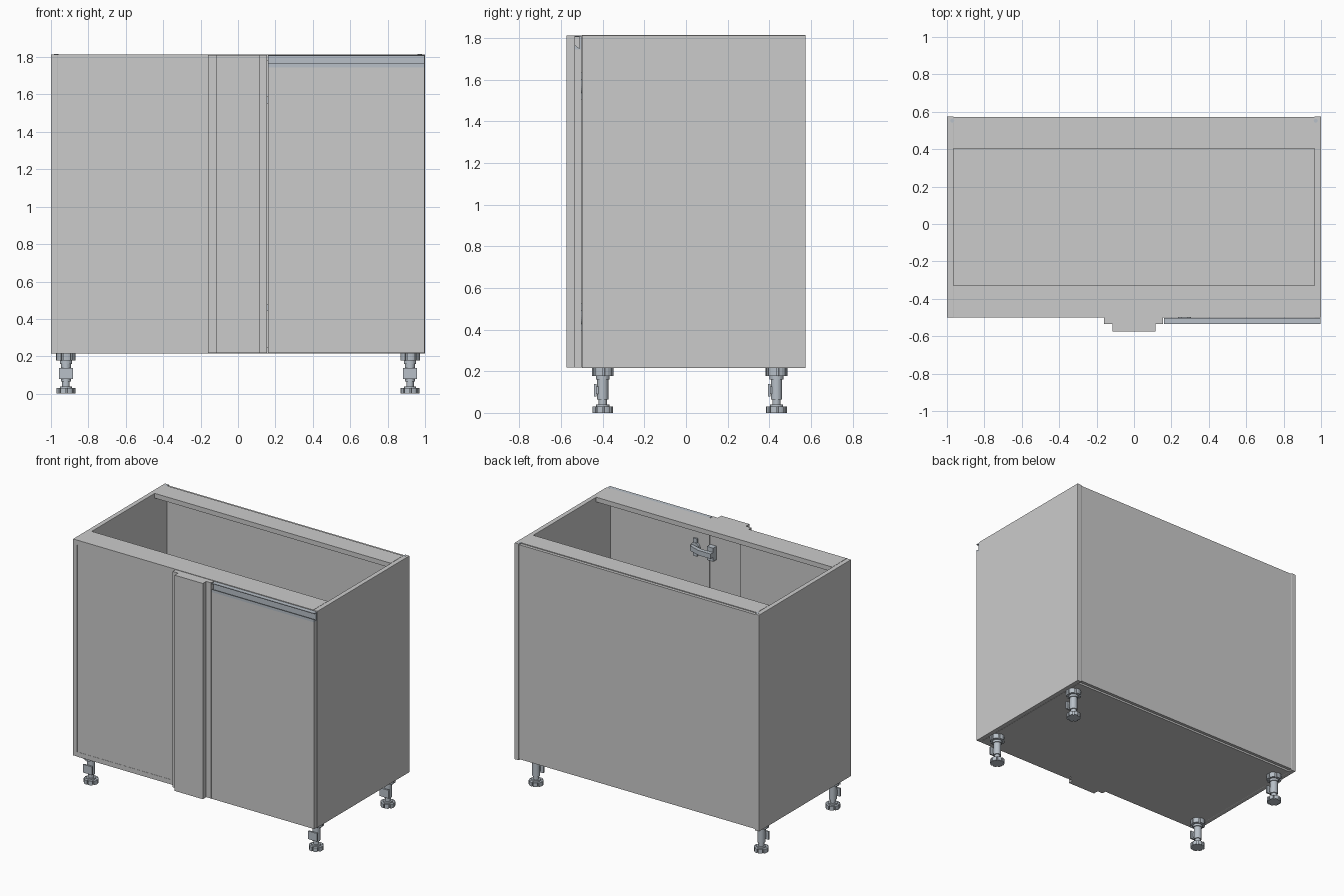
import bpy, bmesh, math
from mathutils import Vector

if "Cube" in bpy.data.objects:
    bpy.data.objects.remove(bpy.data.objects["Cube"])

def material(name, rgb):
    m = bpy.data.materials.new(name)
    m.diffuse_color = (*rgb, 1)
    m.use_nodes = True
    m.node_tree.nodes["Principled BSDF"].inputs["Base Color"].default_value = m.diffuse_color
    return m

metal = material("brushed_metal", (0.48, 0.53, 0.58))

def prism(name, pts, axis, lo, hi, mat=None, bevel=0):
    """Extrude a 2D outline along x (pts = y,z), y (pts = x,z) or z (pts = x,y)."""
    def place(p, d):
        return {'x': (d, p[0], p[1]), 'y': (p[0], d, p[1]), 'z': (p[0], p[1], d)}[axis]
    bm = bmesh.new()
    face = bm.faces.new([bm.verts.new(place(p, lo)) for p in pts])
    ext = bmesh.ops.extrude_face_region(bm, geom=[face])
    offset = Vector(place((0, 0), hi - lo))
    bmesh.ops.translate(bm, vec=offset, verts=[v for v in ext['geom'] if isinstance(v, bmesh.types.BMVert)])
    bmesh.ops.recalc_face_normals(bm, faces=bm.faces)
    me = bpy.data.meshes.new(name)
    bm.to_mesh(me)
    bm.free()
    ob = bpy.data.objects.new(name, me)
    bpy.context.collection.objects.link(ob)
    if mat:
        me.materials.append(mat)
    if bevel:
        mod = ob.modifiers.new("edge", 'BEVEL')
        mod.width, mod.segments = bevel, 2
    return ob

def box(name, x, y, z, mat=None, bevel=0):
    return prism(name, [(x[0], y[0]), (x[1], y[0]), (x[1], y[1]), (x[0], y[1])], 'z', z[0], z[1], mat, bevel)

def ring(cx, cy, r, n=24):
    return [(cx + r * math.cos(2 * math.pi * i / n), cy + r * math.sin(2 * math.pi * i / n)) for i in range(n)]

def cog(cx, cy, r, inner, teeth):
    """Round outline with evenly spaced notches."""
    pts = []
    for i in range(teeth):
        for f, rad in ((0.0, inner), (0.2, inner), (0.22, r), (0.48, r), (0.74, r), (0.98, r)):
            a = 2 * math.pi * (i + f) / teeth
            pts.append((cx + rad * math.cos(a), cy + rad * math.sin(a)))
    return pts

Z0, Z1, T = 0.215, 1.815, 0.035      # carcass bottom, top, board thickness
IN = 1 - T

# Carcass boards
for side, s in (("left", -1), ("right", 1)):
    box(side + "_side", sorted((s, s * IN)), (-0.5, 0.575), (Z0, Z1), bevel=0.003)
    prism(side + "_rear_screw", ring(s * 0.972, 0.552, 0.011, 12), 'z', Z1 - 0.005, Z1 + 0.001, metal)
box("bottom_board", (-IN, IN), (-0.5, 0.545), (Z0, Z0 + T))
box("back_board", (-IN, IN), (0.55, 0.572), (Z0 + 0.01, Z1 - 0.006))
box("front_top_rail", (-IN, IN), (-0.5, -0.33), (Z1 - T, Z1))
box("rear_top_rail", (-IN, IN), (0.405, 0.55), (Z1 - T, Z1))
box("blind_front_panel", (-IN, -0.115), (-0.4985, -0.465), (Z0 + T, Z1 - T))

# Stepped corner post
prism("corner_post", [(-0.16, -0.5), (-0.16, -0.535), (-0.115, -0.535), (-0.115, -0.575),
                      (0.115, -0.575), (0.115, -0.535), (0.154, -0.535), (0.154, -0.5)],
      'z', Z0 + 0.003, Z1 - 0.003)

# Door with a recessed grip profile along the top
prism("door", [(-0.502, Z0 + 0.003), (-0.535, Z0 + 0.003), (-0.535, 1.745), (-0.502, 1.745)],
      'x', 0.16, 0.997)
prism("door_grip_profile", [(-0.502, 1.745), (-0.535, 1.745), (-0.535, 1.765), (-0.53, 1.765),
                            (-0.512, 1.75), (-0.512, 1.806), (-0.535, 1.806), (-0.535, 1.811),
                            (-0.502, 1.811)], 'x', 0.16, 0.997, metal)

# Hinges on the inner side of the door
for label, z in (("upper", 1.57), ("lower", 0.46)):
    prism(label + "_hinge_cup", ring(0.27, z, 0.036), 'y', -0.502, -0.485, metal)
    box(label + "_hinge_flange", (0.255, 0.285), (-0.502, -0.49), (z - 0.065, z + 0.065), metal)
    prism(label + "_hinge_arm", [(0.29, -0.485), (0.29, -0.46), (0.2, -0.43), (0.1, -0.43),
                                 (0.1, -0.46), (0.19, -0.46)], 'z', z - 0.018, z + 0.018, metal)
    box(label + "_hinge_plate", (0.1, 0.15), (-0.5, -0.46), (z - 0.05, z + 0.05), metal)

# Adjustable legs
def leg(name, x, y):
    prism(name + "_foot", cog(x, y, 0.05, 0.04, 8), 'z', 0, 0.03, metal)
    prism(name + "_foot_collar", ring(x, y, 0.032), 'z', 0.03, 0.04, metal)
    prism(name + "_screw", ring(x, y, 0.02), 'z', 0.04, 0.08, metal)
    prism(name + "_tube", ring(x, y, 0.027), 'z', 0.065, 0.175, metal)
    box(name + "_plinth_clip", (x - 0.037, x + 0.037), (y - 0.042, y - 0.03), (0.078, 0.138), metal)
    box(name + "_clip_neck", (x - 0.016, x + 0.016), (y - 0.032, y), (0.09, 0.126), metal)
    prism(name + "_socket", ring(x, y, 0.033), 'z', 0.16, 0.18, metal)
    prism(name + "_mount", cog(x, y, 0.052, 0.042, 6), 'z', 0.177, Z0, metal)

for depth, y in (("front", -0.4), ("rear", 0.435)):
    for side, x in (("left", -0.92), ("right", 0.92)):
        leg(f"{depth}_{side}_leg", x, y)
